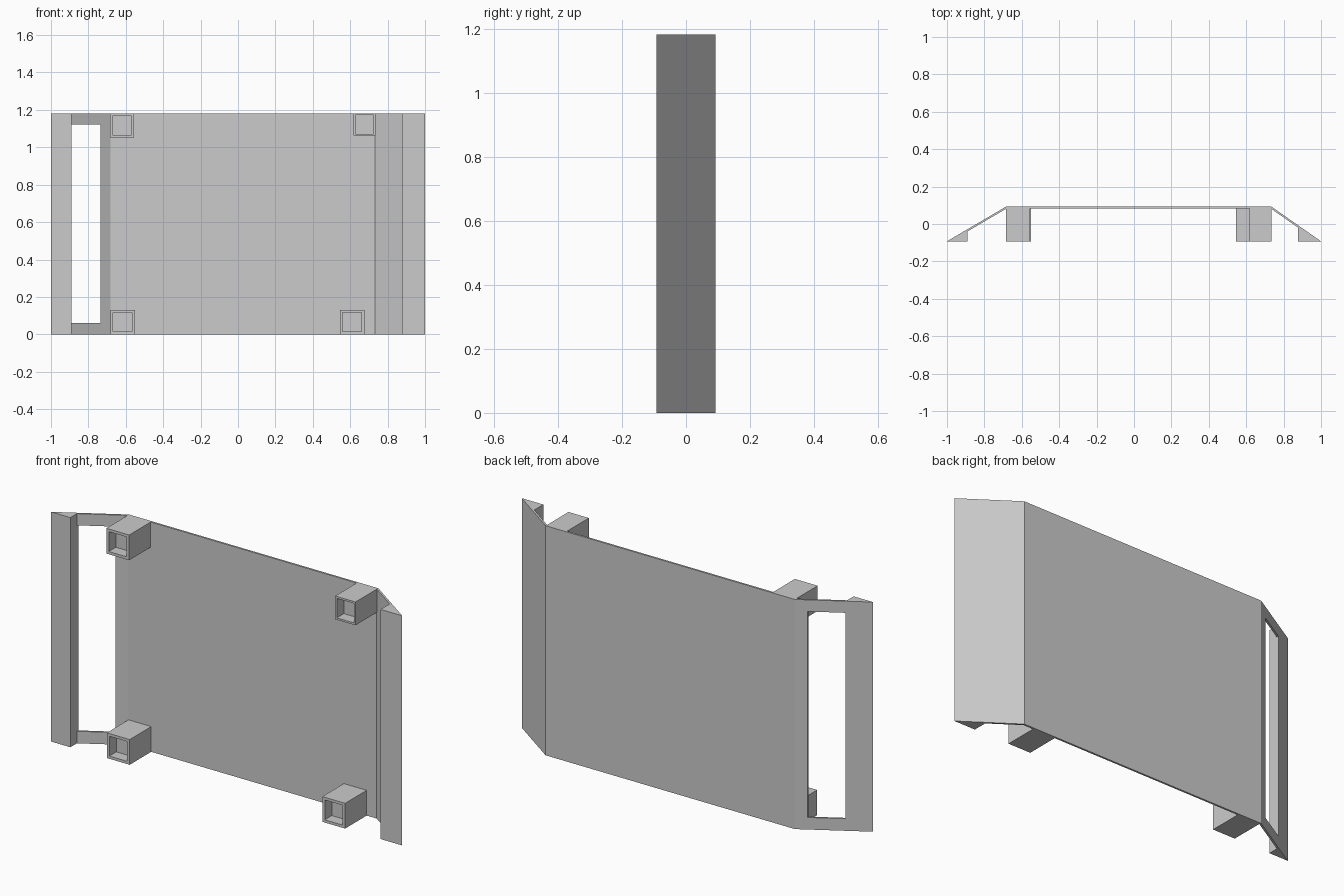
import bpy, bmesh
from mathutils import Vector

cube = bpy.data.objects.get("Cube")
if cube:
    bpy.data.objects.remove(cube, do_unlink=True)

HEIGHT, FRONT, BACK, SKIN = 1.182, -0.0925, 0.0925, 0.01

grey = bpy.data.materials.new("plain_grey")
grey.use_nodes = True
colour = (0.6, 0.6, 0.6, 1)
grey.diffuse_color = colour
grey.node_tree.nodes["Principled BSDF"].inputs["Base Color"].default_value = colour


def make_object(name, bm):
    bmesh.ops.recalc_face_normals(bm, faces=bm.faces[:])
    mesh = bpy.data.meshes.new(name)
    bm.to_mesh(mesh)
    bm.free()
    mesh.materials.append(grey)
    obj = bpy.data.objects.new(name, mesh)
    bpy.context.collection.objects.link(obj)
    return obj


def prism(name, outline, z0, z1):
    """Extrude an outline in plan up to a height."""
    bm = bmesh.new()
    face = bm.faces.new([bm.verts.new((x, y, z0)) for x, y in outline])
    up = bmesh.ops.extrude_face_region(bm, geom=[face])["geom"]
    verts = [v for v in up if isinstance(v, bmesh.types.BMVert)]
    bmesh.ops.translate(bm, verts=verts, vec=(0, 0, z1 - z0))
    return make_object(name, bm)


def hollow_post(name, x0, x1, z0, z1, wall=0.014, depth=0.057):
    """Square post with a blind socket in its front end."""
    post = prism(name, [(x0, FRONT), (x1, FRONT), (x1, 0.086), (x0, 0.086)], z0, z1)
    bm = bmesh.new()
    bm.from_mesh(post.data)
    end = min(bm.faces, key=lambda f: f.calc_center_median().y)
    bmesh.ops.inset_region(bm, faces=[end], thickness=wall, use_even_offset=True)
    socket = bmesh.ops.extrude_face_region(bm, geom=[end])["geom"]
    verts = [v for v in socket if isinstance(v, bmesh.types.BMVert)]
    if end.is_valid:
        bmesh.ops.delete(bm, geom=[end], context="FACES_ONLY")
    bmesh.ops.translate(bm, verts=verts, vec=Vector((0, depth, 0)))
    bmesh.ops.recalc_face_normals(bm, faces=bm.faces[:])
    bm.to_mesh(post.data)
    bm.free()


# Bent panel with sloping sides that end in solid wedge feet
panel = prism("bent_panel", [
    (-1, FRONT), (-0.685, BACK), (0.735, BACK), (1, FRONT),
    (0.877, FRONT), (0.877, -0.019), (0.732, BACK - SKIN),
    (-0.682, BACK - SKIN), (-0.89, -0.0395), (-0.89, FRONT)], 0, HEIGHT)

# Tall window through the right slope
cutter = prism("window_cutter", [(-0.8895, -0.2), (-0.735, -0.2),
                                 (-0.735, 0.2), (-0.8895, 0.2)], 0.062, 1.122)
cutter.hide_render = True
cut = panel.modifiers.new("window", "BOOLEAN")
cut.operation, cut.solver, cut.object = "DIFFERENCE", "EXACT", cutter
bpy.context.view_layer.objects.active = panel
bpy.ops.object.modifier_apply(modifier=cut.name)
bpy.data.objects.remove(cutter, do_unlink=True)

# Four socketed posts at the corners
hollow_post("lower_right_post", -0.682, -0.552, 0, 0.13)
hollow_post("upper_right_post", -0.685, -0.555, HEIGHT - 0.13, HEIGHT)
hollow_post("lower_left_post", 0.545, 0.675, 0, 0.13)
hollow_post("upper_left_post", 0.618, 0.734, HEIGHT - 0.12, HEIGHT, wall=0.01)
